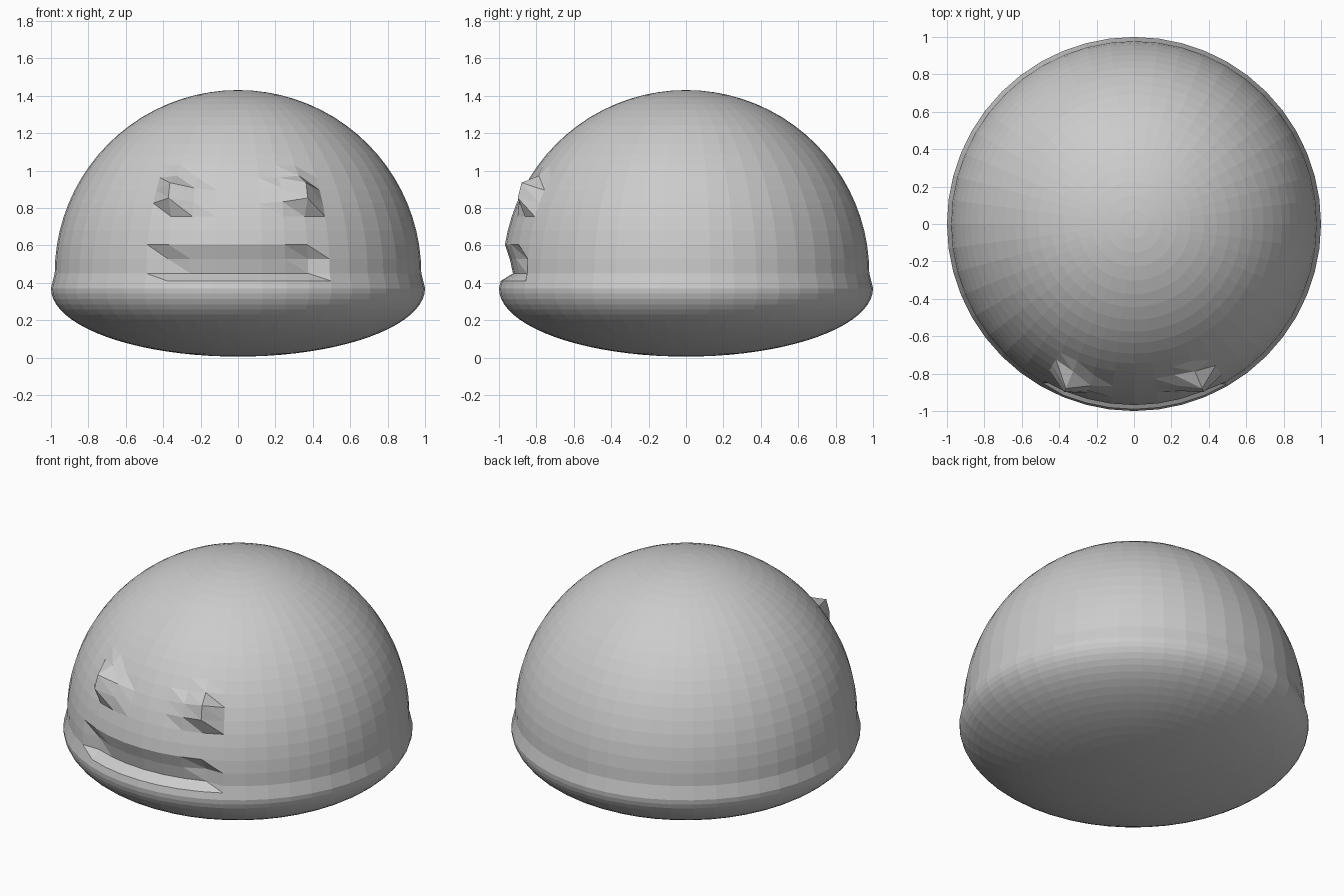
import bpy
import bmesh
import math
from mathutils import Vector

if "Cube" in bpy.data.objects:
    bpy.data.objects.remove(bpy.data.objects["Cube"], do_unlink=True)

SEGMENTS = 48
STEPS = 20
DOME_Z, DOME_R = 0.45, 0.98
RIM_Z = 0.37

grey = bpy.data.materials.new("plain_grey")
grey.use_nodes = True
colour = (0.6, 0.6, 0.6, 1)
grey.diffuse_color = colour
grey.node_tree.nodes["Principled BSDF"].inputs["Base Color"].default_value = colour

# Ring profile from the bottom up: bowl, rim lip, dome
quarter = [math.radians(90 * i / STEPS) for i in range(STEPS + 1)]
bowl = [(math.cos(a), RIM_Z - (RIM_Z - 0.005) * math.sin(a)) for a in reversed(quarter[:-1])]
lip = [(0.99, 0.41)]
dome = [(DOME_R * math.cos(a), DOME_Z + DOME_R * math.sin(a)) for a in quarter[:-1]]
profile = bowl + lip + dome
first_dome = len(bowl) + len(lip)

# Outward push of the eye bumps, by (dome ring, column from the middle)
EYES = {(5, 3): 0.075, (6, 3): 0.09, (5, 2): 0.02, (6, 2): 0.025, (7, 3): 0.02}


def sculpt(co, ring, column):
    """Push in the mouth slot and pull out the two eye bumps."""
    side = abs(column)
    if ring == 0 and side <= 3:
        co.y += 0.055
    elif ring == 1 and side <= 3:
        co.y += 0.055 if side == 3 else 0.035
    push = EYES.get((ring, side), 0)
    centre = Vector((0, 0, DOME_Z))
    return centre + (co - centre) * (1 + push)


bm = bmesh.new()
rings = []
for level, (r, z) in enumerate(profile):
    ring = []
    for s in range(SEGMENTS):
        column = s if s <= SEGMENTS // 2 else s - SEGMENTS
        a = math.tau * s / SEGMENTS
        co = Vector((r * math.sin(a), -r * math.cos(a), z))
        ring.append(bm.verts.new(sculpt(co, level - first_dome, column)))
    rings.append(ring)

# Skin between the rings, split along one diagonal so the face creases stay crisp
for low, high in zip(rings, rings[1:]):
    for s in range(SEGMENTS):
        n = (s + 1) % SEGMENTS
        bm.faces.new((low[s], low[n], high[s]))
        bm.faces.new((low[n], high[n], high[s]))

# Close both poles
bottom = bm.verts.new((0, 0, 0.005))
top = bm.verts.new((0, 0, DOME_Z + DOME_R))
for s in range(SEGMENTS):
    n = (s + 1) % SEGMENTS
    bm.faces.new((rings[0][n], rings[0][s], bottom))
    bm.faces.new((rings[-1][s], rings[-1][n], top))

mesh = bpy.data.meshes.new("dome_body")
bm.to_mesh(mesh)
bm.free()
mesh.materials.append(grey)
body = bpy.data.objects.new("dome_body", mesh)
bpy.context.collection.objects.link(body)
